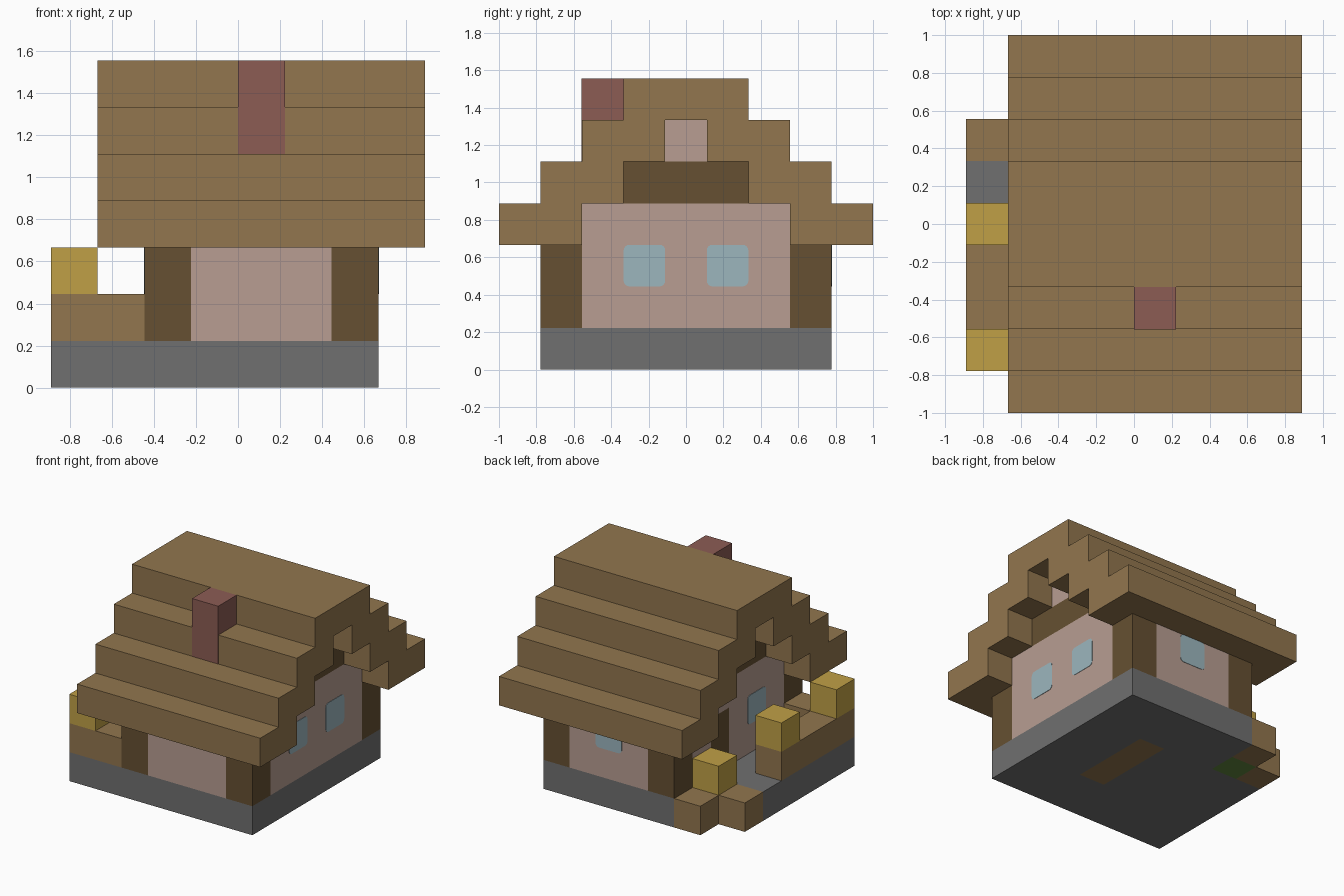
import bpy, bmesh, math
from mathutils import Vector

cube = bpy.data.objects.get("Cube")
if cube:
    bpy.data.objects.remove(cube, do_unlink=True)

U = 2 / 9                                  # edge of one building block
ORIGIN = Vector((-4 * U, -4.5 * U, 0))     # corner of the block grid


def material(name, rgb):
    lin = [((c / 255 + 0.055) / 1.055) ** 2.4 for c in rgb] + [1]
    m = bpy.data.materials.new(name)
    m.use_nodes = True
    m.diffuse_color = lin
    m.node_tree.nodes["Principled BSDF"].inputs["Base Color"].default_value = lin
    return m


WOOD = material("light wood", (146, 118, 78))
DARK = material("dark wood", (102, 80, 50))
PLASTER = material("pink plaster", (184, 158, 146))
STONE = material("grey stone", (112, 112, 112))
GOLD = material("golden yellow", (192, 160, 70))
GLASS = material("pale blue glass", (156, 182, 190))
BRICK = material("red brick", (140, 92, 84))
GRASS = material("grass green", (96, 134, 62))


def finish(name, bm, mat):
    bmesh.ops.recalc_face_normals(bm, faces=bm.faces)
    mesh = bpy.data.meshes.new(name)
    bm.to_mesh(mesh)
    bm.free()
    mesh.materials.append(mat)
    ob = bpy.data.objects.new(name, mesh)
    bpy.context.collection.objects.link(ob)
    return ob


def blocks(name, mat, *spans):
    """Boxes given as ((x0, x1), (y0, y1), (z0, z1)) in block units."""
    bm = bmesh.new()
    for span in spans:
        verts = bmesh.ops.create_cube(bm, size=1)["verts"]
        for v in verts:
            v.co = ORIGIN + U * Vector([s[0] if c < 0 else s[1] for c, s in zip(v.co, span)])
    return finish(name, bm, mat)


def extrude(name, mat, points, step):
    bm = bmesh.new()
    face = bm.faces.new([bm.verts.new(p) for p in points])
    new = bmesh.ops.extrude_face_region(bm, geom=[face])["geom"]
    bmesh.ops.translate(bm, vec=step, verts=[g for g in new if isinstance(g, bmesh.types.BMVert)])
    return finish(name, bm, mat)


# Stone base, with a gap for the floor boards and the porch corner
base = (0, 1)
blocks("foundation", STONE,
       ((0, 2), (1, 6), base), ((2, 4), (1, 8), base), ((5, 7), (1, 8), base),
       ((4, 5), (1, 3), base), ((4, 5), (6, 8), base))
blocks("floor_boards", WOOD, ((4, 5), (3, 6), base))

# Planter at the porch corner
blocks("planter_sides", WOOD, ((1, 2), (7, 8), base), ((0, 1), (6, 7), base))
blocks("planter_grass", GRASS, ((1, 2), (6, 7), base))
blocks("planter_crop", GOLD, ((1, 2), (6, 7), (1, 2)))

# Porch rail and lamps
blocks("porch_rail", WOOD, ((0, 1), (1, 5), (1, 2)), ((1, 2), (1, 2), (1, 2)))
blocks("porch_lamps", GOLD, *[((0, 1), (j, j + 1), (2, 3)) for j in (1, 4)])

# Corner posts and walls
blocks("corner_posts", DARK,
       *[((i, i + 1), (j, j + 1), (1, 3)) for i in (2, 6) for j in (1, 7)])
for name, j in (("front_wall", 1), ("back_wall", 7)):
    blocks(name, PLASTER, ((3, 6), (j, j + 1), (1, 3)))
blocks("left_wall", PLASTER, ((6, 7), (2, 7), (1, 4)))
blocks("right_wall", PLASTER, ((2, 3), (2, 5), (1, 3)), ((2, 3), (6, 7), (1, 3)),
       ((2, 3), (2, 7), (3, 4)))
blocks("door", DARK, ((2, 3), (5, 6), (1, 3)))

# Gable tops
for side, i in (("left", 6), ("right", 2)):
    blocks(side + "_gable_beam", DARK, ((i, i + 1), (3, 6), (4, 5)))
    blocks(side + "_gable_peak", PLASTER, ((i, i + 1), (4, 5), (5, 6)))

# Stepped roof shell: outer stairs up, inner stairs back down
outer, inner = [], []
for k in range(4):
    outer += [(4.5 - k, 3 + k), (4.5 - k, 4 + k)]
for k in range(3):
    inner += [(2.5 - k, 3 + k), (2.5 - k, 4 + k)]
profile = (outer + [(-y, z) for y, z in reversed(outer)]
           + [(-y, z) for y, z in inner] + inner[::-1])
extrude("stepped_roof", WOOD, [(-3 * U, y * U, z * U) for y, z in profile], (7 * U, 0, 0))

# Chimney, a hair proud of the roof step it sits in
blocks("chimney", BRICK, ((4, 5), (1.99, 3), (5, 7)))


def window(name, i, j, normal):
    """Rounded glass plate on the wall block at column i, j."""
    n = Vector(normal)
    centre = ORIGIN + U * Vector((i + 0.5, j + 0.5, 2.5)) + n * (U / 2 - 0.003)
    across = Vector((0, 0, 1)).cross(n)
    h, r = U / 2, 0.03
    points = []
    for q, (sx, sz) in enumerate(((1, 1), (-1, 1), (-1, -1), (1, -1))):
        for s in range(5):
            a = math.pi / 2 * (q + s / 4)
            points.append(centre + across * (sx * (h - r) + r * math.cos(a))
                          + Vector((0, 0, sz * (h - r) + r * math.sin(a))))
    extrude(name, GLASS, points, n * 0.006)


# Windows
window("left_window_front", 6, 3, (1, 0, 0))
window("left_window_back", 6, 5, (1, 0, 0))
window("right_window", 2, 3, (-1, 0, 0))
window("back_window", 4, 7, (0, 1, 0))
